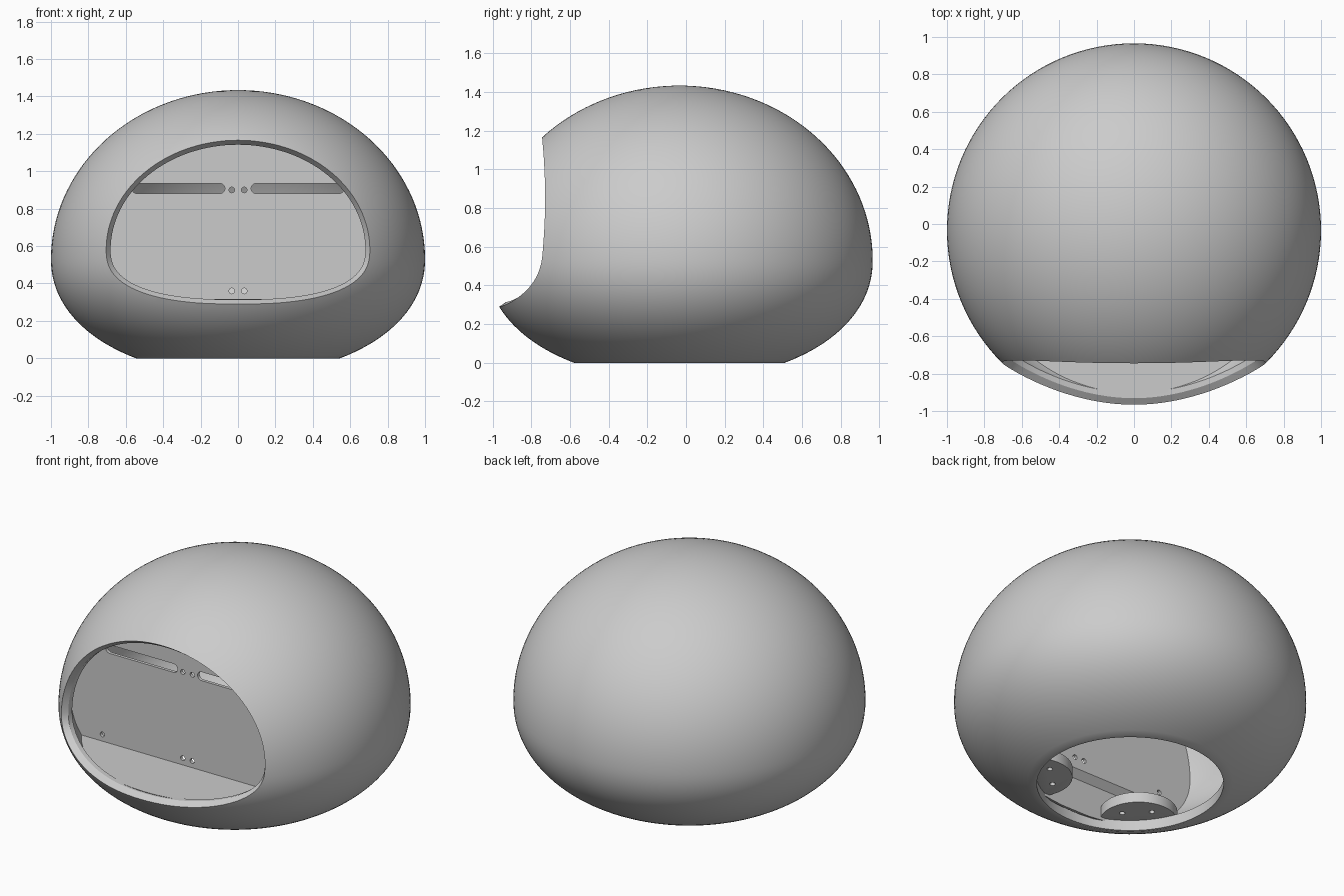
import bpy, bmesh, math
from mathutils import Vector

if "Cube" in bpy.data.objects:
    bpy.data.objects.remove(bpy.data.objects["Cube"], do_unlink=True)

CY = -0.034     # revolve axis
WAIST = 0.53    # height of the widest ring
BASE_R = 0.53   # radius of the open base
WALL = 0.068    # shell thickness

grey = bpy.data.materials.new("warm_grey_plastic")
grey.use_nodes = True
COLOUR = (0.6, 0.6, 0.6, 1)
grey.diffuse_color = COLOUR
grey.node_tree.nodes["Principled BSDF"].inputs["Base Color"].default_value = COLOUR


def finish(name, bm):
    bmesh.ops.recalc_face_normals(bm, faces=bm.faces)
    mesh = bpy.data.meshes.new(name)
    bm.to_mesh(mesh)
    bm.free()
    mesh.materials.append(grey)
    obj = bpy.data.objects.new(name, mesh)
    bpy.context.collection.objects.link(obj)
    return obj


def activate(obj):
    bpy.ops.object.select_all(action='DESELECT')
    obj.select_set(True)
    bpy.context.view_layer.objects.active = obj


def boolean(obj, tool, operation='DIFFERENCE'):
    activate(obj)
    mod = obj.modifiers.new("cut", 'BOOLEAN')
    mod.operation, mod.object, mod.solver = operation, tool, 'EXACT'
    bpy.ops.object.modifier_apply(modifier=mod.name)
    bpy.data.objects.remove(tool, do_unlink=True)


def smooth(obj):
    activate(obj)
    bpy.ops.object.shade_smooth_by_angle(angle=math.radians(30))


def half(above):
    """Height and exponent of the dome above or the bowl below the waist."""
    return (0.904, 2) if above else (0.6195, 2.1)


def egg(inset, steps=56):
    """Profile (r, z) from the base up to the pole."""
    height, power = half(False)
    start = -math.asin((WAIST / (height - inset)) ** (power / 2))
    pts = []
    for i in range(steps + 1):
        t = start + (math.pi / 2 - start) * i / steps
        height, power = half(t > 0)
        rise = math.copysign(abs(math.sin(t)) ** (2 / power), t)
        pts.append(((1 - inset) * abs(math.cos(t)) ** (2 / power),
                    WAIST + (height - inset) * rise))
    pts[-1] = (0, pts[-1][1])
    return pts


def front_y(x, z):
    """Where the front of the shell lies at a given x and z."""
    height, power = half(z > WAIST)
    r = (1 - (abs(z - WAIST) / height) ** power) ** (1 / power)
    return CY - math.sqrt(r * r - x * x)


def revolve(name, pts, closed=True):
    bm = bmesh.new()
    verts = [bm.verts.new((r, CY, z)) for r, z in pts]
    edges = [bm.edges.new(pair) for pair in zip(verts, verts[1:])]
    if closed:
        edges.append(bm.edges.new((verts[-1], verts[0])))
    bmesh.ops.spin(bm, geom=verts + edges, cent=(0, CY, 0), axis=(0, 0, 1),
                   angle=math.tau, steps=128, use_merge=True)
    bmesh.ops.remove_doubles(bm, verts=bm.verts, dist=1e-5)
    return finish(name, bm)


def loft(name, rings):
    """Closed solid through rings of equal point count."""
    bm = bmesh.new()
    loops = [[bm.verts.new(p) for p in ring] for ring in rings]
    bm.faces.new(loops[0])
    bm.faces.new(loops[-1])
    n = len(loops[0])
    for a, b in zip(loops, loops[1:]):
        for i in range(n):
            j = (i + 1) % n
            bm.faces.new((a[i], a[j], b[j], b[i]))
    return finish(name, bm)


def prism(name, pts, axis, lo, hi):
    """Extrude a 2D outline along the x, y or z axis."""
    place = {'x': lambda a, b, c: (c, a, b),
             'y': lambda a, b, c: (a, c, b),
             'z': lambda a, b, c: (a, b, c)}[axis]
    return loft(name, [[place(a, b, c) for a, b in pts] for c in (lo, hi)])


def circle(x, y, r, n=32):
    return [(x + r * math.cos(math.tau * i / n), y + r * math.sin(math.tau * i / n))
            for i in range(n)]


def slot(x0, x1, z, r, n=12):
    """Outline with two round ends."""
    arc = [math.pi * (i / n - 0.5) for i in range(n + 1)]
    return ([(x1 + r * math.cos(t), z + r * math.sin(t)) for t in arc] +
            [(x0 - r * math.cos(t), z - r * math.sin(t)) for t in arc])


def opening(inset, n=128):
    """Window outline: round on top, fuller and flatter below."""
    pts = []
    for i in range(n):
        c, s = math.cos(math.tau * i / n), math.sin(math.tau * i / n)
        power, height = (1, 0.586) if s >= 0 else (0.8, 0.29)
        pts.append((math.copysign(abs(c) ** power, c) * (0.705 - inset),
                    0.58 + math.copysign(abs(s) ** power, s) * (height - inset)))
    return pts


def solid_egg():
    return revolve("trim_egg", [(0, 0)] + egg(0.055), closed=False)


# Shell with a large window whose rim is bevelled inwards
inner = [p for p in egg(WALL) if p[0] >= BASE_R or p[1] > WAIST]
shell = revolve("shell", egg(0) + inner[::-1] + [(BASE_R, 0)])
rim, throat = opening(0), opening(0.024)
boolean(shell, loft("window_cutter", [
    [(x, -1.3, z) for x, z in rim],
    [(x, front_y(x, z), z) for x, z in rim],
    [(x, front_y(*edge) + 0.035, z) for (x, z), edge in zip(throat, rim)],
    [(x, -0.3, z) for x, z in throat]]))
smooth(shell)

# Upright panel with a floor in front and a stepped wall beneath
section = [(-0.5, 1.4), (-0.5, 0.318), (-1.1, 0.318), (-1.1, 0.27), (-0.545, 0.27),
           (-0.545, 0.04), (-0.52, 0.04), (-0.52, 0.25), (-0.48, 0.29), (-0.48, 1.4)]
panel = prism("front_panel", section, 'x', -1.1, 1.1)
boolean(panel, solid_egg(), 'INTERSECT')
for side in (-1, 1):
    ends = sorted((side * 0.097, side * 0.54))
    boolean(panel, prism("slot_cutter", slot(*ends, 0.908, 0.027), 'y', -0.53, -0.45))
    for x, z in ((0.033, 0.9), (0.033, 0.36), (0.59, 0.36)):
        boolean(panel, prism("hole_cutter", circle(side * x, z, 0.015), 'y', -0.53, -0.45))
smooth(panel)

# Two rounded mounting tabs inside the base
for side, label in ((-1, "right"), (1, "left")):
    d = Vector((side, -1)).normalized()
    across = Vector((-d.y, d.x))
    axis = Vector((0, CY))
    tab = prism(label + "_base_tab", circle(*(axis + d * 0.55), 0.22, 64), 'z', 0.07, 0.135)
    boolean(tab, solid_egg(), 'INTERSECT')
    for offset in (-0.085, 0.085):
        spot = axis + d * 0.45 + across * offset
        boolean(tab, prism("screw_cutter", circle(*spot, 0.016), 'z', 0, 0.2))
    smooth(tab)
